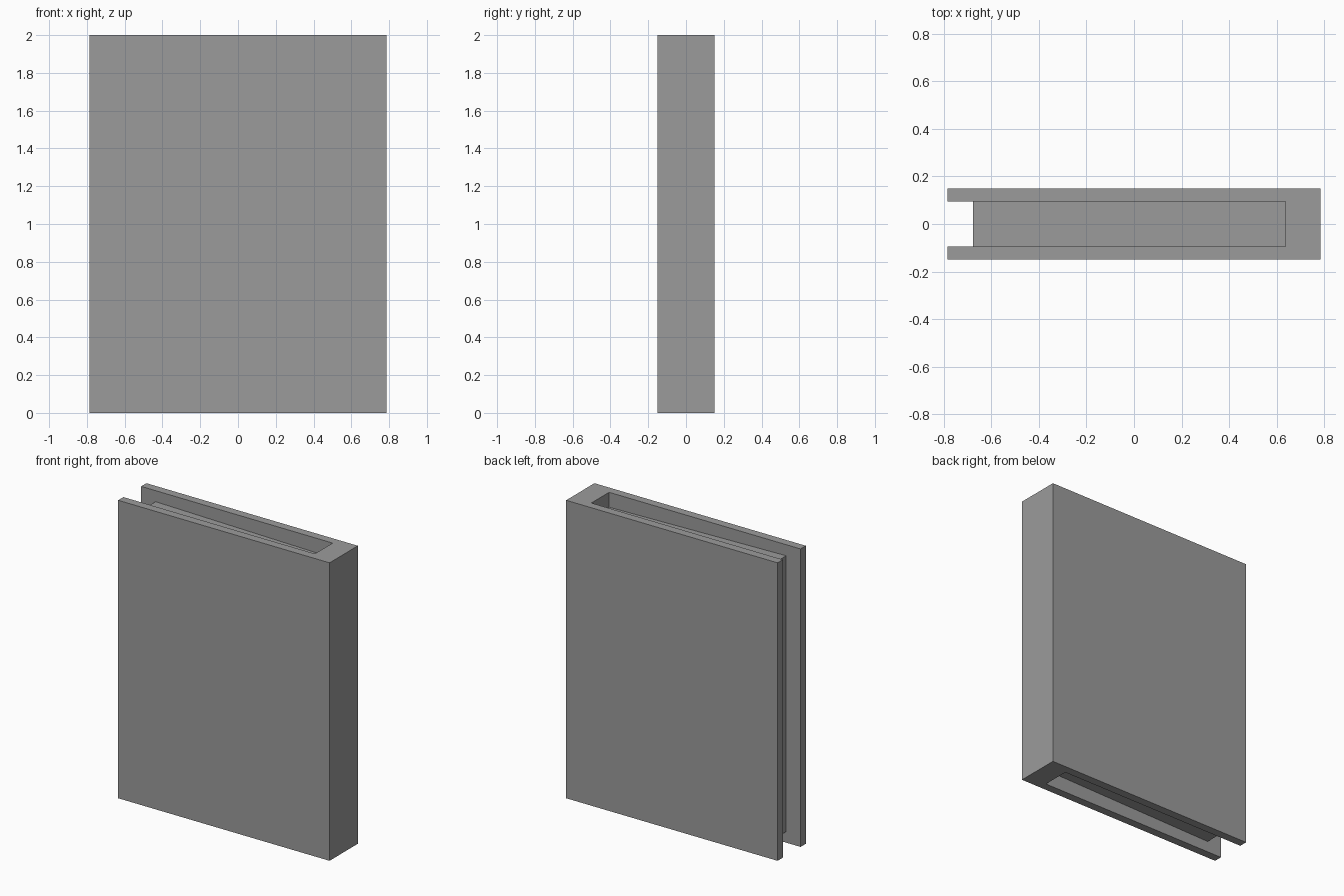
import bpy, bmesh

if "Cube" in bpy.data.objects:
    bpy.data.objects.remove(bpy.data.objects["Cube"])

grey = bpy.data.materials.new("dark_grey")
grey.diffuse_color = (0.33, 0.33, 0.33, 1)
grey.use_nodes = True
grey.node_tree.nodes["Principled BSDF"].inputs["Base Color"].default_value = grey.diffuse_color


def extrude_profile(name, points, axis, start, end):
    """Extrude a closed outline along y (axis 1) or z (axis 2)."""
    def place(a, b, level):
        return (a, level, b) if axis == 1 else (a, b, level)

    bm = bmesh.new()
    face = bm.faces.new([bm.verts.new(place(a, b, start)) for a, b in points])
    result = bmesh.ops.extrude_face_region(bm, geom=[face])
    moved = [v for v in result["geom"] if isinstance(v, bmesh.types.BMVert)]
    bmesh.ops.translate(bm, verts=moved, vec=place(0, 0, end - start))
    bmesh.ops.recalc_face_normals(bm, faces=bm.faces)
    mesh = bpy.data.meshes.new(name)
    bm.to_mesh(mesh)
    bm.free()
    mesh.materials.append(grey)
    obj = bpy.data.objects.new(name, mesh)
    bpy.context.collection.objects.link(obj)
    return obj


HALF_W, HALF_D = 0.785, 0.15    # outer half width and depth
SLOT = 0.094                    # half depth of the slot
SPINE_X, EDGE_X = 0.637, -0.678  # inner face of spine, recessed page edge
INSET_EDGE, INSET_SPINE = 0.074, 0.10  # page recess at its two ends

# Cover: two boards joined by a thick spine, open on the left
half = [(-HALF_W, SLOT), (-HALF_W, HALF_D), (HALF_W, HALF_D)]
slot = [(SPINE_X, -SLOT), (SPINE_X, SLOT)]
mirrored = [(x, -y) for x, y in reversed(half)]
extrude_profile("cover", half + mirrored + slot, 2, 0, 2)

# Page block between the boards, slightly shorter at the spine
extrude_profile("page_block",
                [(EDGE_X, INSET_EDGE), (SPINE_X, INSET_SPINE),
                 (SPINE_X, 2 - INSET_SPINE), (EDGE_X, 2 - INSET_EDGE)],
                1, -SLOT, SLOT)
